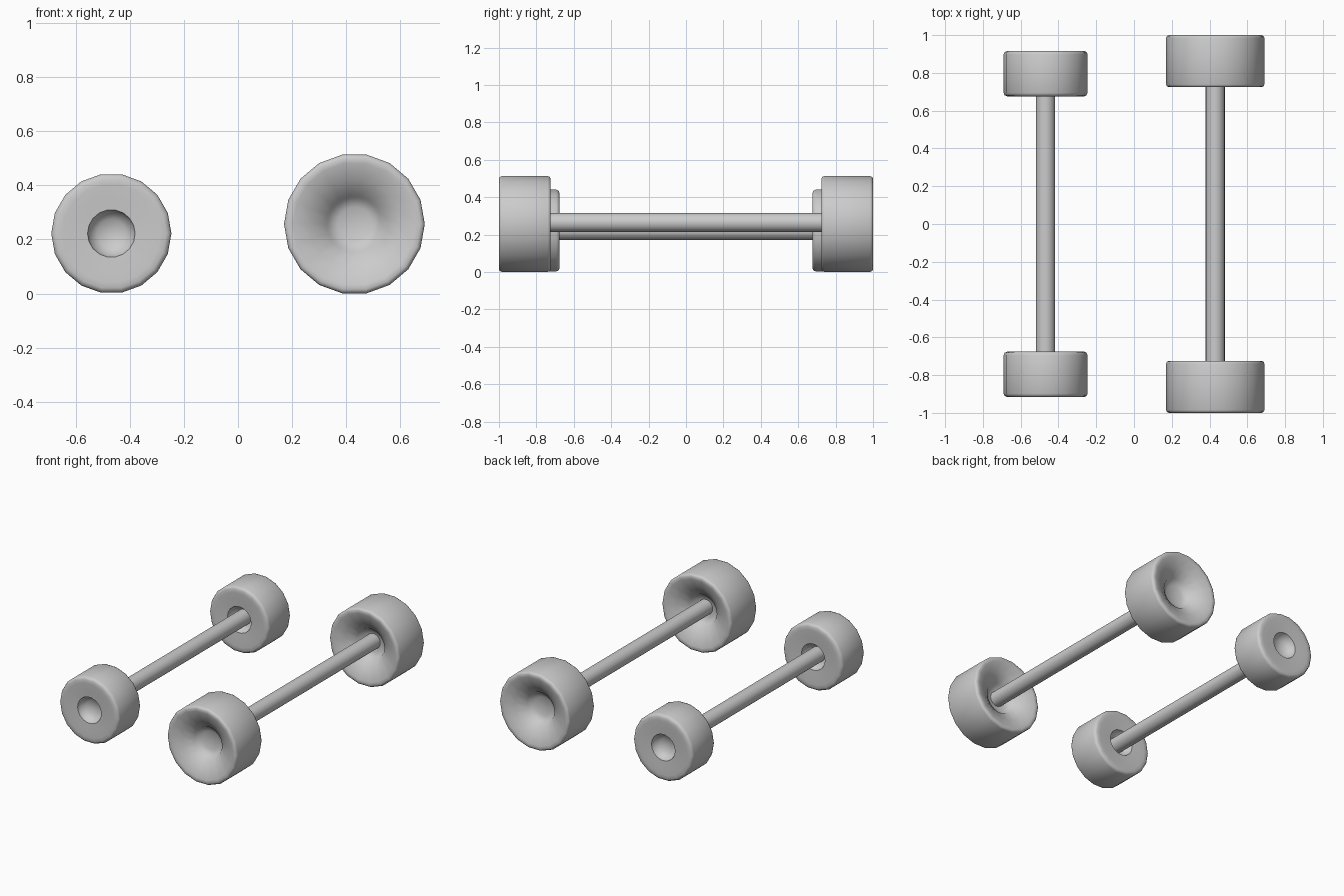
import bpy, bmesh
from math import cos, sin, tau

if "Cube" in bpy.data.objects:
    bpy.data.objects.remove(bpy.data.objects["Cube"])


def lathe(name, profile, sides, loc):
    """Spin a (radius, y) profile around the y axis."""
    bm = bmesh.new()
    rings = [[bm.verts.new((r * cos(tau * i / sides), y, r * sin(tau * i / sides)))
              for i in range(sides)] for r, y in profile]
    for a, b in zip(rings, rings[1:]):
        for i in range(sides):
            j = (i + 1) % sides
            bm.faces.new((a[i], a[j], b[j], b[i]))
    bmesh.ops.remove_doubles(bm, verts=bm.verts, dist=1e-5)
    bmesh.ops.recalc_face_normals(bm, faces=bm.faces)
    mesh = bpy.data.meshes.new(name)
    bm.to_mesh(mesh)
    bm.free()
    obj = bpy.data.objects.new(name, mesh)
    obj.location = loc
    bpy.context.collection.objects.link(obj)
    bpy.context.view_layer.objects.active = obj
    obj.select_set(True)
    bpy.ops.object.shade_smooth_by_angle(angle=0.87)
    obj.select_set(False)
    return obj


def wheel(name, radius, half, hole, dish, floor, bevel, loc):
    # half section: hub floor, hole wall, dished side, rounded shoulder, tread
    side = [(0, half - dish - floor),
            (hole * 0.6, half - dish - floor * 0.85),
            (hole * 0.92, half - dish - floor * 0.45),
            (hole, half - dish),
            (hole + (radius - hole) * 0.4, half - dish * 0.4),
            (radius - bevel * 2.2, half - dish * 0.02),
            (radius - bevel, half),
            (radius - bevel * 0.3, half - bevel * 0.3),
            (radius, half - bevel)]
    profile = side + [(r, -y) for r, y in reversed(side)]
    lathe(name, profile, 18, loc)


# Wheel pairs: label, x, z, radius, |y| centre, half width, hole, dish, floor, bevel
pairs = [("large", 0.43, 0.257, 0.26, 0.862, 0.138, 0.104, 0.07, 0.035, 0.015),
         ("small", -0.468, 0.222, 0.222, 0.796, 0.12, 0.088, 0.006, 0.06, 0.018)]

for label, x, z, radius, yc, half, hole, dish, floor, bevel in pairs:
    for end, s in (("front", -1), ("back", 1)):
        wheel(f"{label}_wheel_{end}", radius, half, hole, dish, floor, bevel,
              (x, s * yc, z))
    # Axle, ending inside the hubs
    az = z + (0.008 if label == "large" else 0)
    lathe(f"{label}_axle", [(0, -yc), (0.051, -yc), (0.051, yc), (0, yc)], 18,
          (x, 0, az))
